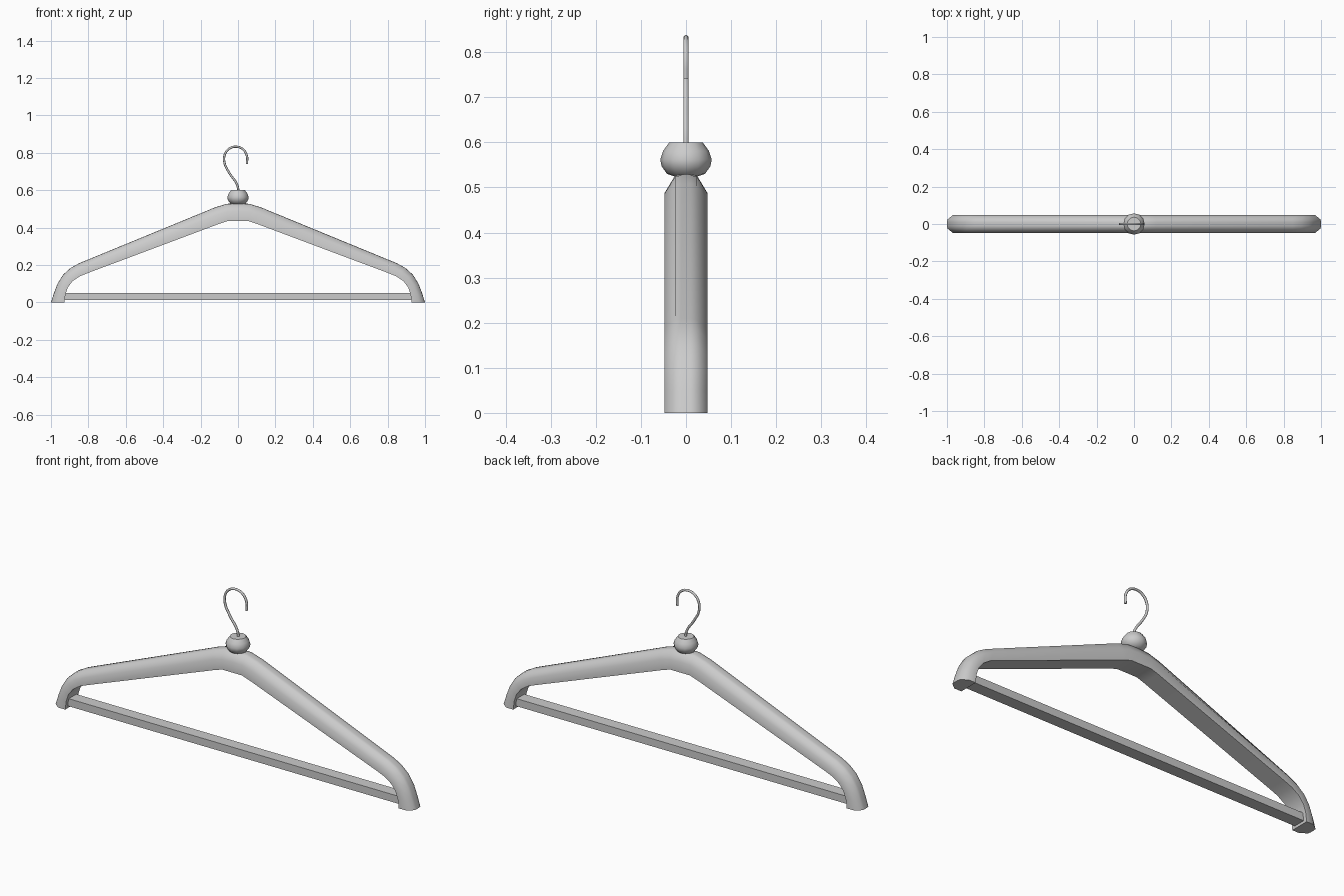
import bpy, bmesh, math
from math import radians, sin, cos, pi

if "Cube" in bpy.data.objects:
    bpy.data.objects.remove(bpy.data.objects["Cube"])


def finish(name, bm, angle=None):
    bmesh.ops.recalc_face_normals(bm, faces=bm.faces)
    me = bpy.data.meshes.new(name)
    bm.to_mesh(me)
    bm.free()
    ob = bpy.data.objects.new(name, me)
    bpy.context.collection.objects.link(ob)
    if angle:
        bpy.ops.object.select_all(action='DESELECT')
        ob.select_set(True)
        bpy.context.view_layer.objects.active = ob
        bpy.ops.object.shade_smooth_by_angle(angle=radians(angle))
    return ob


def skin(name, rings, angle=None):
    """Join closed rings of points into a capped solid."""
    bm = bmesh.new()
    vs = [[bm.verts.new(p) for p in r] for r in rings]
    n = len(rings[0])
    for a, b in zip(vs, vs[1:]):
        for i in range(n):
            j = (i + 1) % n
            bm.faces.new((a[i], a[j], b[j], b[i]))
    bm.faces.new(vs[0])
    bm.faces.new(vs[-1])
    return finish(name, bm, angle)


# shoulder frame: inner and outer outline of the right half (x, z)
outer = [(0, .530), (.06, .527), (.12, .509), (.85, .209), (.895, .184),
         (.935, .148), (.965, .10), (.984, .05), (1, 0)]
inner = [(0, .435), (.055, .435), (.095, .422), (.80, .158), (.845, .140),
         (.885, .113), (.91, .08), (.922, .045), (.928, 0)]
# cross-section: flat underside, straight sides, rounded outside (y, inner-to-outer)
section = [(-.048, 0), (-.048, .55), (-.024, .97), (-.01, 1),
           (.01, 1), (.024, .97), (.048, .55), (.048, 0)]
half = [[(i[0] + (o[0] - i[0]) * t, y, i[1] + (o[1] - i[1]) * t)
         for y, t in section] for i, o in zip(inner, outer)]
left = [[(-x, y, z) for x, y, z in r] for r in reversed(half[1:])]
skin("shoulder_frame", left + half, 65)

# trouser bar
bar = [(-.03, .012), (.03, .012), (.03, .05), (-.03, .05)]
skin("trouser_bar", [[(x, y, z) for y, z in bar] for x in (-.94, .94)])

# turned knob at the neck
knob = [(.022, .515), (.024, .524), (.042, .530), (.054, .547), (.057, .562),
        (.051, .581), (.037, .600)]
skin("neck_knob", [[(r * cos(2 * pi * k / 12), r * sin(2 * pi * k / 12), z)
                    for k in range(12)] for r, z in knob], 40)

# wire hook
path = [(.004, .585), (-.005, .630), (-.045, .690), (-.072, .745), (-.070, .792),
        (-.045, .823), (-.010, .832), (.025, .820), (.047, .785), (.048, .741)]
cu = bpy.data.curves.new("hook", 'CURVE')
cu.dimensions = '3D'
cu.bevel_depth = .006
cu.bevel_resolution = 2
cu.resolution_u = 4
cu.use_fill_caps = True
sp = cu.splines.new('BEZIER')
sp.bezier_points.add(len(path) - 1)
for p, (x, z) in zip(sp.bezier_points, path):
    p.co = (x, 0, z)
    p.handle_left_type = p.handle_right_type = 'AUTO'
hook = bpy.data.objects.new("hook", cu)
bpy.context.collection.objects.link(hook)
bpy.ops.object.select_all(action='DESELECT')
hook.select_set(True)
bpy.context.view_layer.objects.active = hook
bpy.ops.object.convert(target='MESH')
bpy.ops.object.shade_smooth_by_angle(angle=radians(50))
